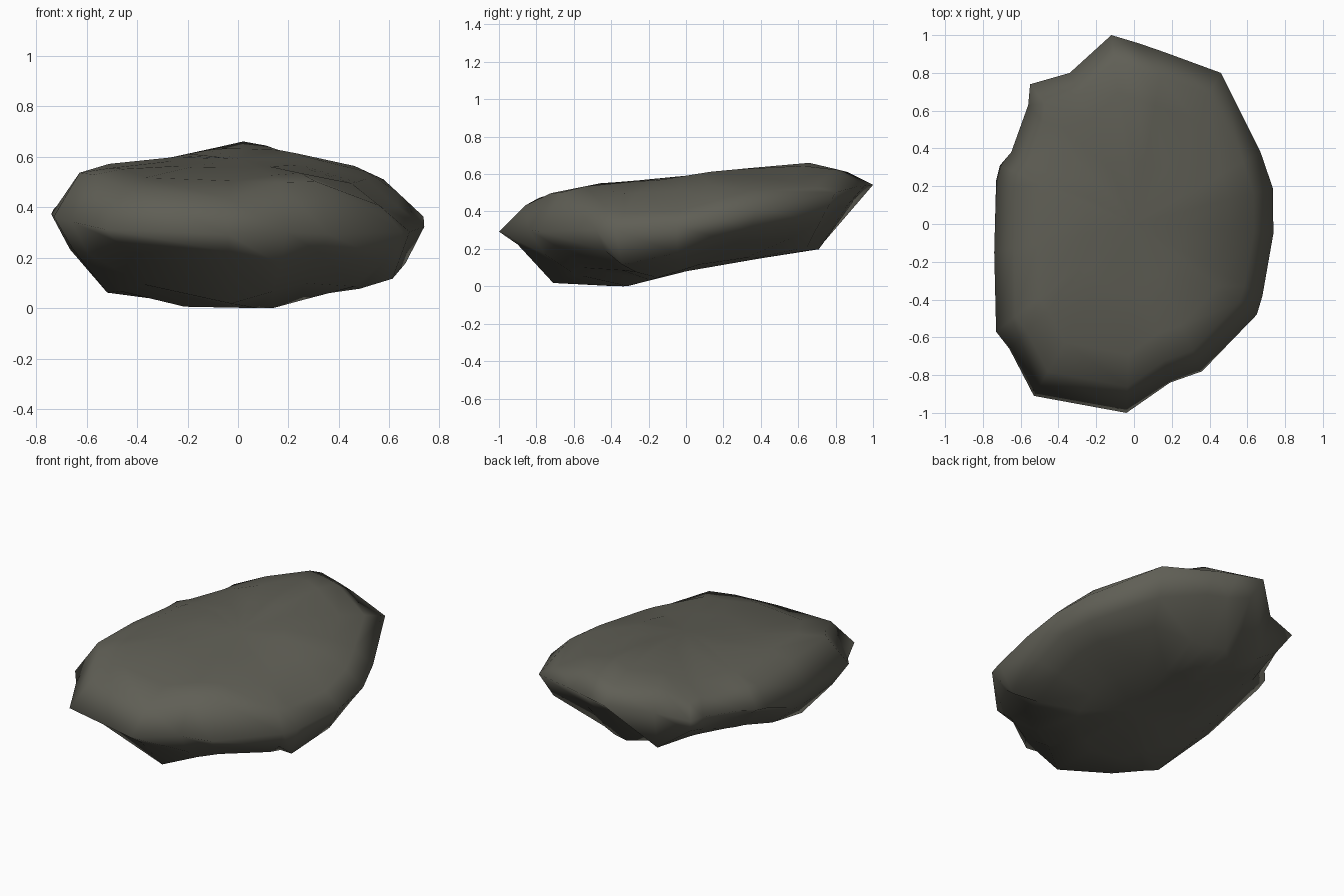
import bpy, bmesh

if "Cube" in bpy.data.objects:
    bpy.data.objects.remove(bpy.data.objects["Cube"])

# Widest outline of the stone: x, y, z (clockwise from the back tip)
RIM = [(-.12, 1, .55), (.03, .955, .545), (.16, .91, .54), (.46, .8, .51), (.67, .38, .42), (.735, .19, .37),
       (.738, -.05, .33), (.68, -.38, .31), (.65, -.48, .31), (.36, -.78, .30), (.19, -.84, .31),
       (-.04, -1, .30), (-.53, -.91, .32), (-.66, -.66, .35), (-.73, -.57, .37), (-.74, -.15, .38),
       (-.73, .23, .40), (-.71, .31, .41), (-.65, .38, .42), (-.56, .63, .45), (-.55, .74, .46),
       (-.34, .8, .48)]
# Silhouette profiles of the top from the side (y, z) and front (x, z)
TOP_Y = [(-1, .3), (-.86, .44), (-.75, .5), (-.45, .56), (-.15, .575), (.13, .62), (.66, .67), (.86, .62), (1, .55)]
TOP_X = [(-.74, .38), (-.61, .57), (-.28, .60), (.03, .67), (.25, .62), (.55, .55), (.65, .46), (.74, .35)]
# Underside from the side (y, z), and its rise across the width (x, dz)
BOT_Y = [(-1, .3), (-.84, .18), (-.72, .02), (-.33, 0), (.07, .1), (.72, .2), (.82, .39), (1, .55)]
BOT_X = [(-.68, .22), (-.65, .16), (-.5, .05), (-.2, .01), (.24, 0), (.45, .065), (.63, .09), (.7, .14)]


def interp(table, t):
    if t <= table[0][0]:
        return table[0][1]
    for (a, va), (b, vb) in zip(table, table[1:]):
        if t <= b:
            return va + (vb - va) * (t - a) / (b - a)
    return table[-1][1]


def pos(v):
    return max(0, v)


def top_z(x, y):
    # three corners of the top slope away
    z = min(interp(TOP_Y, y), interp(TOP_X, x))
    z -= .7 * pos(x - .12) * pos(y - .3) + .8 * pos(x - .3) * pos(.2 - y)
    return z - .6 * pos(-x - .3) * pos(y)


def bottom_z(x, y):
    # the four lower corners are lifted by different amounts
    z = interp(BOT_Y, y) + interp(BOT_X, x)
    z += .35 * pos(x) * pos(y) + 1.4 * pos(x) * pos(-y - .3)
    return z + pos(-x - .32) * pos(y) + 1.2 * pos(-x - .2) * pos(-y - .4)


bm = bmesh.new()


def ring(scale, side):
    verts = []
    for x, y, zr in RIM:
        px, py, z = x * scale, y * scale, zr
        if side > 0:
            z = max(top_z(px, py), zr + .03)
        elif side < 0:
            z = min(bottom_z(px, py), zr - .05)
        verts.append(bm.verts.new((px, py, z)))
    return verts


# Stacked rings from the underside over the rim to the top
rings = [ring(.4, -1), ring(.71, -1), ring(.9, -1), ring(1, 0), ring(.86, 1), ring(.69, 1), ring(.35, 1)]
n = len(RIM)
for a, b in zip(rings, rings[1:]):
    for i in range(n):
        j = (i + 1) % n
        bm.faces.new((a[i], a[j], b[j], b[i]))
for r, f in ((rings[0], bottom_z), (rings[-1], top_z)):
    c = bm.verts.new((0, 0, f(0, 0)))
    for i in range(n):
        bm.faces.new((r[i], r[(i + 1) % n], c))
bmesh.ops.recalc_face_normals(bm, faces=bm.faces[:])
low = min(v.co.z for v in bm.verts)
for v in bm.verts:
    v.co.z -= low
for f in bm.faces:
    f.smooth = True

mesh = bpy.data.meshes.new("stone")
bm.to_mesh(mesh)
bm.free()
stone = bpy.data.objects.new("stone", mesh)
bpy.context.collection.objects.link(stone)

# One dark olive grey
mat = bpy.data.materials.new("dark olive grey")
mat.diffuse_color = (.115, .113, .091, 1)
mat.use_nodes = True
mat.node_tree.nodes["Principled BSDF"].inputs["Base Color"].default_value = mat.diffuse_color
mesh.materials.append(mat)
